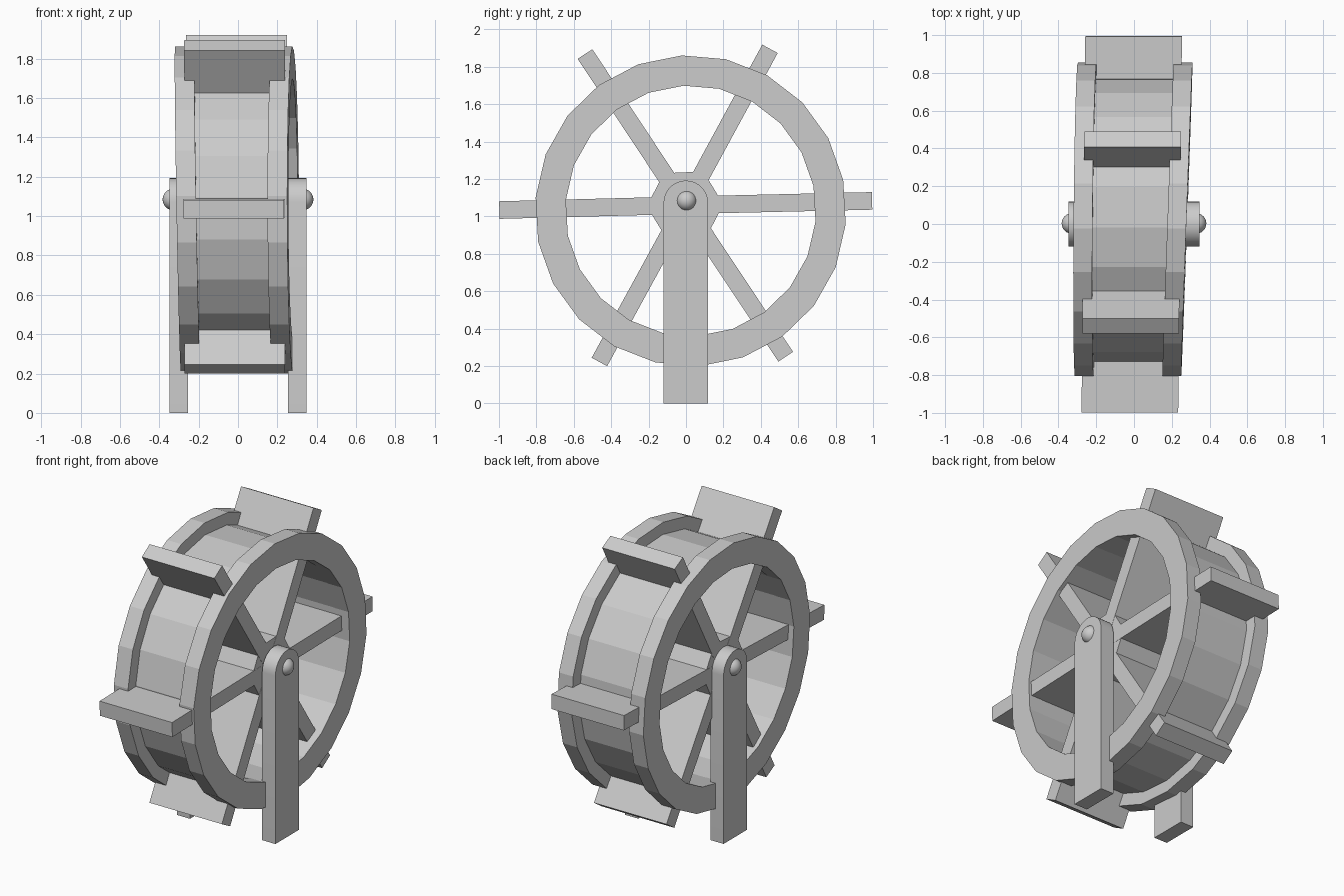
import bpy, bmesh
from math import sin, cos, radians, pi
from mathutils import Vector

if "Cube" in bpy.data.objects:
    bpy.data.objects.remove(bpy.data.objects["Cube"])


def make_object(name, bm, smooth=False):
    bmesh.ops.recalc_face_normals(bm, faces=bm.faces)
    me = bpy.data.meshes.new(name)
    bm.to_mesh(me)
    bm.free()
    ob = bpy.data.objects.new(name, me)
    bpy.context.collection.objects.link(ob)
    if smooth:
        for p in me.polygons:
            p.use_smooth = True
        bpy.context.view_layer.objects.active = ob
        ob.select_set(True)
        bpy.ops.object.shade_smooth_by_angle(angle=radians(30))
        ob.select_set(False)
    return ob


def prism(name, outline, x0, x1, slope=0.0, smooth=False):
    """Extrude a (y, z) outline along x, leaning slightly with y."""
    bm = bmesh.new()
    ends = [[bm.verts.new((x + slope * y, y, z)) for y, z in outline] for x in (x0, x1)]
    n = len(outline)
    bm.faces.new(ends[0])
    bm.faces.new(ends[1])
    for i in range(n):
        j = (i + 1) % n
        bm.faces.new((ends[0][i], ends[0][j], ends[1][j], ends[1][i]))
    return make_object(name, bm, smooth)


WHEEL_Y, WHEEL_Z, SIDES, TURN = 0.025, 1.03, 22, radians(-4.9)


def ring(name, r_out, r_in, x0, x1, slope_y, slope_z):
    """Faceted hollow hoop around x with a hand-made lean."""
    bm = bmesh.new()
    rows = []
    for i in range(SIDES):
        a = TURN + 2 * pi * i / SIDES
        row = []
        for r, x in ((r_out, x0), (r_out, x1), (r_in, x1), (r_in, x0)):
            y, z = r * cos(a), r * sin(a)
            row.append(bm.verts.new((x + slope_y * y + slope_z * z, WHEEL_Y + y, WHEEL_Z + z)))
        rows.append(row)
    for i in range(SIDES):
        p, q = rows[i], rows[(i + 1) % SIDES]
        for k in range(4):
            m = (k + 1) % 4
            bm.faces.new((p[k], p[m], q[m], q[k]))
    return make_object(name, bm)


# Wheel rims and drum between them
ring("left_rim", 0.832, 0.67, -0.305, -0.205, 0.009, -0.018)
ring("right_rim", 0.832, 0.67, 0.18, 0.28, 0.036, -0.003)
ring("drum", 0.755, 0.672, -0.25, 0.225, 0.02, -0.01)

# Full-width paddle boards, each from the hub to its tip
hub = Vector((-0.005, 1.06))
tips = [(0.995, 1.083), (0.449, 1.896), (-0.54, 1.868),
        (-0.998, 1.034), (-0.463, 0.222), (0.533, 0.25)]
corners = []
for i, t in enumerate(tips):
    tip = Vector(t)
    d = (tip - hub).normalized()
    side = Vector((-d.y, d.x)) * 0.047
    prism(f"paddle_board_{i + 1}",
          [hub - side, tip - side, tip + side, hub + side], -0.268, 0.244, 0.01)
    corners.append(hub + d * 0.205)

# Six-sided hub with corners on the boards
prism("hub", corners, -0.267, 0.243, 0.01)

# Mirrored support posts with rounded tops, and rounded axle caps
post = [(-0.12, 0.0), (0.118, 0.0)]
post += [(-0.001 + 0.119 * cos(pi * i / 16), 1.073 + 0.119 * sin(pi * i / 16)) for i in range(17)]
for s, label in ((-1, "left"), (1, "right")):
    prism(f"{label}_post", post, s * 0.255, s * 0.348, smooth=True)
    bm = bmesh.new()
    bmesh.ops.create_uvsphere(bm, u_segments=24, v_segments=16, radius=0.054)
    bmesh.ops.translate(bm, verts=bm.verts, vec=(s * 0.329, 0.003, 1.084))
    make_object(f"{label}_axle_cap", bm, True)

# Axle through hub and posts
prism("axle", [(0.003 + 0.05 * cos(pi * i / 12), 1.084 + 0.05 * sin(pi * i / 12))
               for i in range(24)], -0.33, 0.33, smooth=True)
